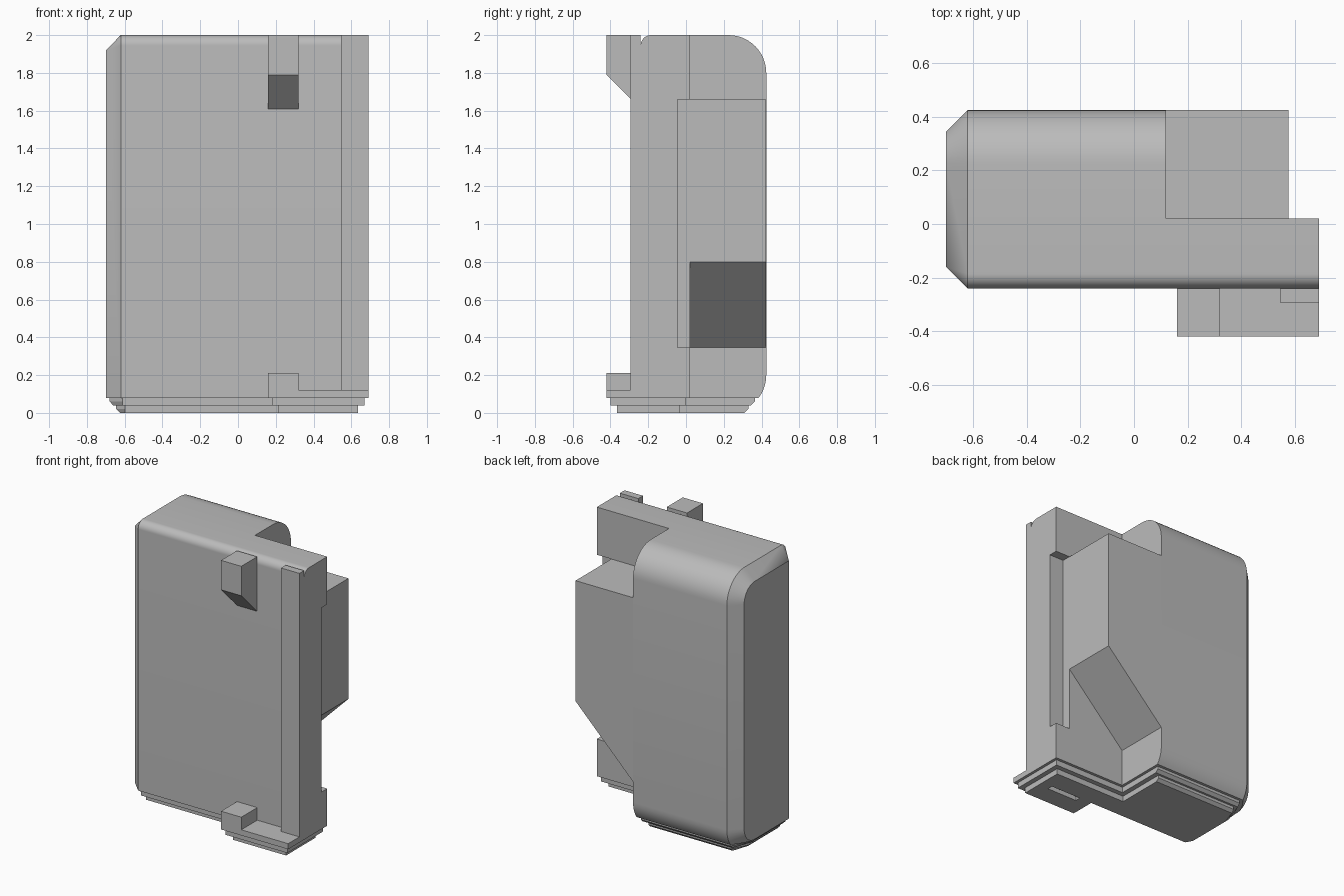
import bpy, bmesh, math
from mathutils import Vector

cube = bpy.data.objects.get("Cube")
if cube:
    bpy.data.objects.remove(cube, do_unlink=True)

GREY = (0.5, 0.5, 0.5, 1)
grey = bpy.data.materials.new("plain grey")
grey.use_nodes = True
grey.diffuse_color = GREY
grey.node_tree.nodes["Principled BSDF"].inputs["Base Color"].default_value = GREY

LEFT, RIGHT = -0.70, 0.69
FRONT, BACK, STEP = -0.24, 0.425, 0.02
LIP = -0.42          # front of the hook and flange
TOP, FLOOR = 2.0, 0.08
INNER = 0.12         # where the deep body ends
BLOCK = 0.575        # right side of the rear block
CHAMFER, ROUND, FILLET = 0.08, 0.2, 0.055


def finish(bm, name, smooth=False):
    bmesh.ops.remove_doubles(bm, verts=bm.verts, dist=1e-5)
    bmesh.ops.recalc_face_normals(bm, faces=bm.faces)
    mesh = bpy.data.meshes.new(name)
    bm.to_mesh(mesh)
    bm.free()
    obj = bpy.data.objects.new(name, mesh)
    bpy.context.collection.objects.link(obj)
    mesh.materials.append(grey)
    if smooth:
        bpy.ops.object.select_all(action='DESELECT')
        bpy.context.view_layer.objects.active = obj
        obj.select_set(True)
        bpy.ops.object.shade_smooth_by_angle(angle=math.radians(30))
    return obj


def loft(loops):
    """Join rings of equal point count and cap both ends."""
    bm = bmesh.new()
    rings = [[bm.verts.new(p) for p in loop] for loop in loops]
    for a, b in zip(rings, rings[1:]):
        for i in range(len(a)):
            j = (i + 1) % len(a)
            bm.faces.new((a[i], a[j], b[j], b[i]))
    bm.faces.new(rings[0])
    bm.faces.new(rings[-1])
    return bm


def place(axis, profile, t):
    spots = {'x': lambda a, b: (t, a, b), 'y': lambda a, b: (a, t, b), 'z': lambda a, b: (a, b, t)}
    return [spots[axis](a, b) for a, b in profile]


def prism(name, axis, profile, lo, hi, smooth=False):
    return finish(loft([place(axis, profile, lo), place(axis, profile, hi)]), name, smooth)


def box(name, x0, x1, y0, y1, z0, z1):
    return prism(name, 'z', [(x0, y0), (x1, y0), (x1, y1), (x0, y1)], z0, z1)


def corner(cy, cz, r, start, n=12):
    """Quarter arc about a centre, starting at an angle in degrees."""
    angles = [math.radians(start + 90 * i / n) for i in range(n + 1)]
    return [(cy + r * math.cos(a), cz + r * math.sin(a)) for a in angles]


def body_profile(inset):
    y0, y1, z0, z1 = FRONT + inset, BACK - inset, inset, TOP - inset
    r, f = ROUND - inset, max(FILLET - inset, 0)
    return ([(y0, z0)] + corner(y1 - r, z0 + r, r, -90)
            + corner(y1 - r, z1 - r, r, 0) + corner(y0 + f, z1 - f, f, 90))


def offset(outline, d):
    """Move every side of a counter-clockwise outline inward."""
    pts = [Vector(p) for p in outline]
    out = []
    for i, p in enumerate(pts):
        a = (p - pts[i - 1]).normalized()
        b = (pts[(i + 1) % len(pts)] - p).normalized()
        na, nb = Vector((-a.y, a.x)), Vector((-b.y, b.x))
        q = p + (na + nb) * d / (1 + na.dot(nb))
        out.append((q.x, q.y))
    return out


# Deep body: rounded back, chamfered end, cut level above the base
bm = loft([place('x', body_profile(CHAMFER), LEFT),
           place('x', body_profile(0), LEFT + CHAMFER),
           place('x', body_profile(0), INNER)])
bmesh.ops.remove_doubles(bm, verts=bm.verts, dist=1e-5)
bmesh.ops.bisect_plane(bm, geom=bm.verts[:] + bm.edges[:] + bm.faces[:], dist=1e-4,
                       plane_co=(0, 0, FLOOR), plane_no=(0, 0, -1), clear_outer=True)
bmesh.ops.holes_fill(bm, edges=[e for e in bm.edges if e.is_boundary], sides=0)
finish(bm, "main_body", True)

# Thin side wall, with a notch along the rear of its outer edge
front_edge = corner(FRONT + FILLET, TOP - FILLET, FILLET, 90) + [(FRONT, FLOOR)]
prism("side_wall", 'x', front_edge + [(STEP, FLOOR), (STEP, TOP)], INNER, BLOCK, True)
notch = [(STEP, 0.345), (-0.045, 0.345), (-0.045, 1.66), (STEP, 1.66)]
prism("notched_wall_edge", 'x', front_edge + [(STEP, FLOOR)] + notch + [(STEP, TOP)],
      BLOCK, RIGHT, True)

# Rear block with a sloping underside
prism("rear_block", 'y', [(INNER, 0.345), (BLOCK, 0.80), (BLOCK, 1.66), (INNER, 1.66)],
      STEP, BACK - 0.001)

# Front details
box("front_rib", 0.545, RIGHT, -0.293, FRONT, 0.12, TOP)
prism("top_hook", 'x', [(FRONT, TOP), (LIP, TOP), (LIP, 1.79), (FRONT, 1.61)], 0.16, 0.32)
box("bottom_flange", 0.16, RIGHT, LIP, FRONT, FLOOR, 0.12)
box("bottom_catch", 0.16, 0.32, LIP, FRONT, 0.12, 0.21)

# Stepped base, tapering slightly under the chamfered end and back
outline = [(LEFT, FRONT + CHAMFER), (LEFT + CHAMFER, FRONT), (0.16, FRONT), (0.16, LIP),
           (RIGHT, LIP), (RIGHT, STEP), (INNER, STEP), (INNER, 0.385),
           (LEFT + CHAMFER, 0.385), (LEFT, 0.225)]
steps = []
for name, d, z0 in (("upper_base_step", 0.02, 0.04), ("lower_base_step", 0.055, 0.0)):
    ring = offset(outline, d)
    low = [(x + 0.02 * (x < -0.63), y - 0.02 * (y > 0.1)) for x, y in ring]
    steps.append(finish(loft([place('z', low, z0), place('z', ring, z0 + 0.02),
                              place('z', ring, z0 + 0.04)]), name))

# Slot under the base
cutter = box("slot_cutter", 0.315, 0.555, -0.225, -0.185, -0.05, 0.03)
cutter.hide_render = True
cutter.hide_set(True)
cut = steps[1].modifiers.new("slot", 'BOOLEAN')
cut.operation = 'DIFFERENCE'
cut.solver = 'EXACT'
cut.object = cutter
